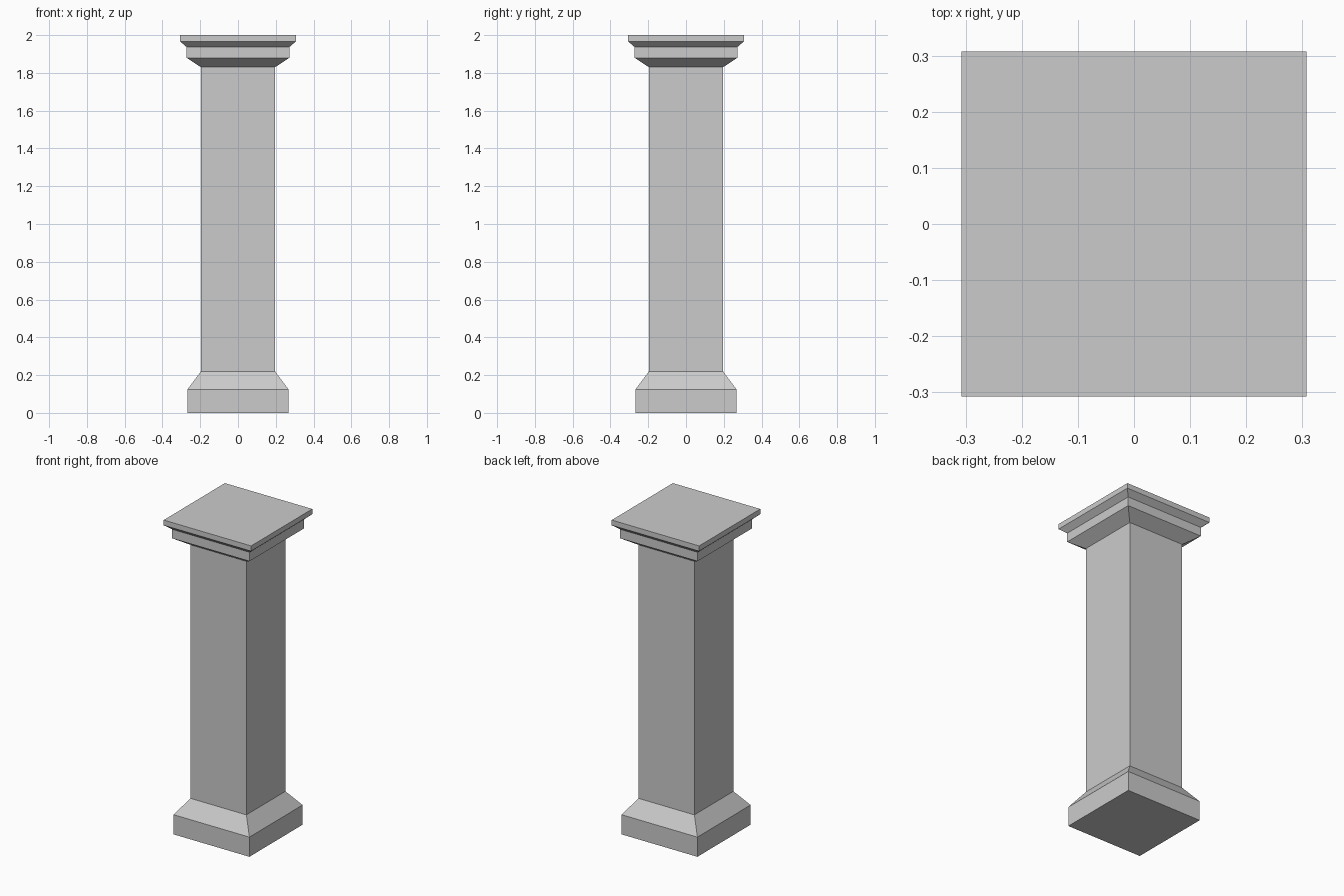
import bpy
import bmesh

if "Cube" in bpy.data.objects:
    bpy.data.objects.remove(bpy.data.objects["Cube"])


def square_loft(name, profile, cap_bottom=False, cap_top=False):
    """Stack square rings given as (half_width, z) and skin them."""
    bm = bmesh.new()
    corners = ((-1, -1), (1, -1), (1, 1), (-1, 1))
    rings = [[bm.verts.new((sx * w, sy * w, z)) for sx, sy in corners]
             for w, z in profile]
    for low, high in zip(rings, rings[1:]):
        for i in range(4):
            j = (i + 1) % 4
            bm.faces.new((low[i], low[j], high[j], high[i]))
    if cap_bottom:
        bm.faces.new(rings[0][::-1])
    if cap_top:
        bm.faces.new(rings[-1])
    mesh = bpy.data.meshes.new(name)
    bm.to_mesh(mesh)
    bm.free()
    obj = bpy.data.objects.new(name, mesh)
    bpy.context.collection.objects.link(obj)
    return obj


SHAFT = 0.196

# Plinth block with sloped shoulder
square_loft("base", [(0.267, 0), (0.267, 0.125), (SHAFT, 0.22)], cap_bottom=True)

# Plain square shaft
square_loft("shaft", [(SHAFT, 0.22), (SHAFT, 1.83)])

# Stepped capital with two flares
square_loft("capital", [(SHAFT, 1.83), (0.272, 1.88), (0.272, 1.937),
                        (0.307, 1.967), (0.307, 2.0)], cap_top=True)
